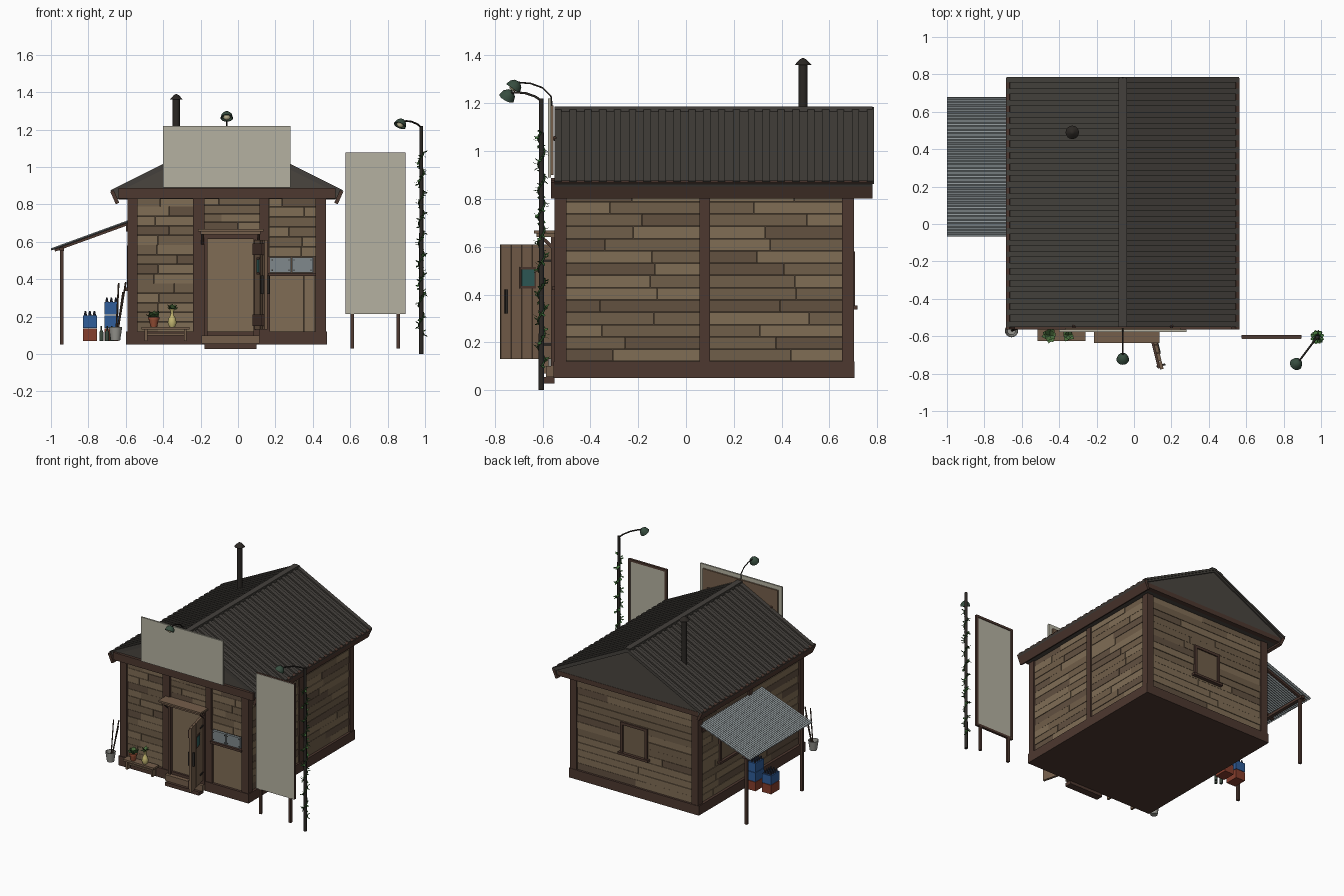
import bpy, bmesh, math, random
from mathutils import Vector, Matrix

if "Cube" in bpy.data.objects:
    bpy.data.objects.remove(bpy.data.objects["Cube"])

random.seed(4)
MATS = {}


def mat(hexcol):
    if hexcol not in MATS:
        m = bpy.data.materials.new("colour_" + hexcol)
        rgb = [(int(hexcol[i:i + 2], 16) / 255) ** 2.2 * 1.2 for i in (0, 2, 4)]
        m.diffuse_color = (*rgb, 1)
        m.use_nodes = True
        m.node_tree.nodes["Principled BSDF"].inputs["Base Color"].default_value = m.diffuse_color
        MATS[hexcol] = m
    return MATS[hexcol]


def make(name, bm, *cols):
    me = bpy.data.meshes.new(name)
    bmesh.ops.recalc_face_normals(bm, faces=bm.faces)
    bm.to_mesh(me)
    bm.free()
    for c in cols:
        me.materials.append(mat(c))
    ob = bpy.data.objects.new(name, me)
    bpy.context.collection.objects.link(ob)
    return ob


def add_box(bm, b, mi=0):
    x0, x1, y0, y1, z0, z1 = b
    m = Matrix.Translation(((x0 + x1) / 2, (y0 + y1) / 2, (z0 + z1) / 2)) @ Matrix.Diagonal((x1 - x0, y1 - y0, z1 - z0, 1))
    for v in bmesh.ops.create_cube(bm, size=1, matrix=m)["verts"]:
        for f in v.link_faces:
            f.material_index = mi


def boxes(name, col, *bs):
    bm = bmesh.new()
    for b in bs:
        add_box(bm, b)
    return make(name, bm, col)


def beams(name, col, w, h, *pairs):
    bm = bmesh.new()
    for p, q in pairs:
        p, q = Vector(p), Vector(q)
        d = q - p
        m = Matrix.Translation((p + q) / 2) @ d.to_track_quat('Z', 'Y').to_matrix().to_4x4()
        bmesh.ops.create_cube(bm, size=1, matrix=m @ Matrix.Diagonal((w, h, d.length, 1)))
    return make(name, bm, col)


def lathe(name, col, loc, prof, n=16, rot=(0, 0, 0)):
    bm = bmesh.new()
    vs = [bm.verts.new((r, 0, z)) for r, z in prof]
    es = [bm.edges.new(p) for p in zip(vs, vs[1:])]
    bmesh.ops.spin(bm, geom=vs + es, cent=(0, 0, 0), axis=(0, 0, 1), angle=math.tau, steps=n)
    bmesh.ops.remove_doubles(bm, verts=bm.verts, dist=1e-5)
    for f in bm.faces:
        f.smooth = n > 8
    ob = make(name, bm, col)
    ob.data.set_sharp_from_angle(angle=0.7)
    ob.location, ob.rotation_euler = loc, rot
    return ob


def tube(name, col, pts, r):
    cu = bpy.data.curves.new(name, 'CURVE')
    cu.dimensions, cu.bevel_depth, cu.bevel_resolution, cu.use_fill_caps = '3D', r, 1, True
    s = cu.splines.new('POLY')
    s.points.add(len(pts) - 1)
    for p, c in zip(s.points, pts):
        p.co = (*c, 1)
    cu.materials.append(mat(col))
    ob = bpy.data.objects.new(name, cu)
    bpy.context.collection.objects.link(ob)


DARK, WOOD, ROOF, SIGN, IRON = "48362f", "6b5746", "403d39", "a5a293", "2b2825"
PLANKS = ("75644f", "675745", "5a4b3d")


def planks(name, side, fixed, a0, a1, z0=.12, z1=.84):
    # rows of boards with random butt joints, tone and depth
    bm = bmesh.new()
    n = round((z1 - z0) / .051)
    h = (z1 - z0) / n
    for i in range(n):
        cuts = [a0, a1]
        if a1 - a0 > .2:
            cuts.insert(1, a0 + (a1 - a0) * random.uniform(.25, .75))
        for u, v in zip(cuts, cuts[1:]):
            o = fixed + math.copysign(random.uniform(0, .004), fixed)
            lo, hi = sorted((fixed * .94, o))
            zz = (z0 + i * h + .001, z0 + (i + 1) * h - .001)
            b = (u + .001, v - .001, lo, hi) if side == 'y' else (lo, hi, u + .001, v - .001)
            add_box(bm, b + zz, random.choice((0, 0, 1, 1, 2)))
    make(name, bm, *PLANKS)


# house shell
boxes("wall_core", "4c4035", (-.57, .45, -.525, .68, .06, .85))
boxes("base_beam", DARK, (-.6, .475, -.555, .705, .05, .12))
planks("front_planks_left", 'y', -.535, -.54, -.235)
planks("front_planks_door", 'y', -.535, -.18, .115, .66)
planks("front_planks_right", 'y', -.535, .165, .42, .52)
planks("back_planks", 'y', .69, -.55, .43)
planks("right_planks_front", 'x', .458, -.51, .06)
planks("right_planks_back", 'x', .458, .1, .66)
planks("left_planks_front", 'x', -.578, -.51, .06)
planks("left_planks_back", 'x', -.578, .1, .66)
boxes("posts", DARK, *[(x, x + .055, y, y + .05, .1, .84) for x in (-.592, .415) for y in (-.55, .652)],
      (-.24, -.18, -.55, -.52, .1, .84), (.115, .163, -.55, -.52, .1, .84),
      (-.59, -.57, .057, .1, .1, .84), (.45, .47, .057, .1, .1, .84))

# roof: gable body, two slabs with ribs, ridge cap, eave boards
CX, TOP = -.06, 1.165
bm = bmesh.new()
tri = [bm.verts.new((x, -.545, z)) for x, z in ((-.67, .855), (CX, TOP), (.55, .855), (.53, .83), (-.65, .83))]
f = bm.faces.new(tri)
ext = bmesh.ops.extrude_face_region(bm, geom=[f])["geom"]
bmesh.ops.translate(bm, vec=(0, 1.315, 0), verts=[v for v in ext if isinstance(v, bmesh.types.BMVert)])
make("gable_body", bm, "45413c")
for s, nm in ((1, "right"), (-1, "left")):
    ex = CX + s * .618
    beams("roof_slab_" + nm, ROOF, 1.33, .016, ((CX, .115, TOP), (ex, .115, TOP - .309)))
    ys = [-.535 + i * .0622 for i in range(22)]
    beams("roof_ribs_" + nm, ROOF, .03, .014, *[((CX, y, TOP + .013), (ex, y, TOP - .296)) for y in ys])
    beams("eave_board_" + nm, DARK, 1.345, .02, ((ex - s * .004, .108, .872), (ex - s * .034, .108, .805)))
boxes("ridge_cap", ROOF, (CX - .022, CX + .022, -.55, .78, 1.165, 1.186))
boxes("gable_beams", DARK, (-.64, .52, -.565, -.53, .832, .888), (-.64, .52, .735, .772, .825, .86))
lathe("chimney", IRON, (-.33, .49, 0), [(0, .95), (.019, .95), (.019, 1.36), (.036, 1.36), (.012, 1.385), (0, 1.39)])

# roof sign with backing and lamp
boxes("roof_sign", SIGN, (-.4, .28, -.577, -.565, .89, 1.22))
boxes("roof_sign_backing", WOOD, (-.37, .25, -.566, -.555, .9, 1.19))
beams("roof_sign_braces", DARK, .015, .015, *[((x, -.555, 1.06), (x, -.51, 1.0)) for x in (-.32, .2)])
tube("sign_lamp_arm", IRON, [(CX, -.56, 1.18), (CX, -.565, 1.23), (CX, -.6, 1.265), (CX, -.65, 1.283), (CX, -.71, 1.288)], .004)


def lamp(name, loc, rz):
    r = (-.6, 0, rz)
    lathe(name + "_shade", "35483c", loc, [(0, .03), (.014, .028), (.028, .014), (.034, -.008), (.03, -.008), (.02, .012), (0, .018)], rot=r)
    lathe(name + "_bulb", "c5bd98", loc, [(0, .016), (.016, .008), (.02, -.004), (.012, -.014), (0, -.017)], rot=r)


lamp("sign_lamp", (CX, -.72, 1.268), 0)

# door frame, canopy, steps, open door
boxes("doorway_panel", "75634f", (-.17, .09, -.54, -.52, .1, .63))
boxes("door_frame", DARK, (-.182, -.163, -.565, -.52, .1, .64), (.082, .117, -.565, -.52, .1, .64), (-.182, .117, -.565, -.52, .615, .645))
boxes("door_canopy", WOOD, (-.215, .135, -.635, -.54, .655, .668), (-.2, .12, -.625, -.54, .64, .655))
beams("canopy_braces", DARK, .014, .014, *[((x, -.55, .59), (x, -.61, .645)) for x in (-.19, .11)])
boxes("door_steps", DARK, (-.18, .1, -.605, -.55, .028, .055))
boxes("threshold", WOOD, (-.195, .115, -.585, -.53, .055, .1))
door = [boxes("door_boards", WOOD, *[(i * .045, i * .045 + .043, -.009, .009, .13, .61) for i in range(5)]),
        boxes("door_battens", DARK, (.01, .215, -.02, -.008, .53, .59), (.01, .215, -.02, -.008, .15, .21)),
        boxes("door_window_frame", DARK, (.073, .142, -.014, .014, .425, .515)),
        boxes("door_window_glass", "2f5552", (.08, .135, -.016, .016, .435, .505)),
        boxes("door_handle", IRON, (.197, .207, .009, .024, .32, .42), (.197, .207, -.024, -.009, .32, .42)),
        boxes("door_hinges", IRON, (-.01, .06, .009, .013, .185, .197), (-.01, .06, .009, .013, .535, .547))]
for ob in door:
    ob.location, ob.rotation_euler.z = (.095, -.56, 0), math.atan2(-.22, .055)

# serving hatch on the front right
boxes("hatch_lower_boards", "75634f", *[(.166 + i * .062, .226 + i * .062, -.537, -.52, .12, .42) for i in range(4)])
boxes("hatch_rail", DARK, (.16, .418, -.56, -.52, .418, .434))
boxes("hatch_metal_sheets", "757d80", (.172, .283, -.549, -.53, .436, .515), (.288, .4, -.547, -.53, .436, .515))
boxes("hatch_rivets", IRON, *[(x, x + .006, -.551, -.54, z, z + .006) for x in (.18, .27, .296, .388) for z in (.445, .5)])
boxes("hatch_side_strip", DARK, (.163, .172, -.55, -.52, .12, .52))


# shuttered windows on the back and left walls
def window(name, side):
    def put(c, u0, u1, d, z0, z1):
        if side == 'y':
            return (CX + u0, CX + u1, .68, .69 + d, z0, z1)
        return (-.578 - d, -.56, .33 + u0, .33 + u1, z0, z1)
    boxes(name + "_frame", DARK, put(0, -.11, -.09, .016, .35, .58), put(0, .09, .11, .016, .35, .58),
          put(0, -.11, .11, .016, .56, .58), put(0, -.125, .125, .028, .338, .355))
    boxes(name + "_shutter", "675745", put(0, -.09, .09, .007, .355, .56))


window("back_window", 'y')
window("left_window", 'x')

# lean-to awning: corrugated sheet, rafters, posts
bm = bmesh.new()
rows = []
for i in range(81):
    y, dz = -.065 + .74 * i / 80, .003 * (-1) ** i
    rows.append([bm.verts.new((x, y, z + dz)) for x, z in ((-1, .562), (-.58, .715))])
for a, b in zip(rows, rows[1:]):
    bm.faces.new((a[0], a[1], b[1], b[0]))
aw = make("awning_sheet", bm, "7c8385")
aw.modifiers.new("thickness", 'SOLIDIFY').thickness = .006
beams("awning_rafters", DARK, .02, .016, *[((-.98, y, .555), (-.58, y, .7)) for y in (-.03, .3, .63)])
boxes("awning_posts", DARK, *[(-.952, -.933, y, y + .019, .05, .57) for y in (-.035, .62)], (-.955, -.93, -.05, .66, .55, .57))
boxes("awning_ledger", DARK, (-.6, -.57, -.05, .66, .655, .7))

# crates with bottles under the awning
for nm, x, y, n in (("front_crate", -.83, .08, 2), ("tall_crate", -.715, .1, 3)):
    for k in range(n):
        z = .07 + k * .07
        boxes(f"{nm}_{k}", "2f568c" if k else "7a3b2c", (x, x + .076, y, y + .1, z, z + .067))
    bm = bmesh.new()
    for i in range(3):
        for j in range(4):
            m = Matrix.Translation((x + .014 + .024 * i, y + .014 + .024 * j, .07 + n * .07 + .008))
            bmesh.ops.create_cone(bm, cap_ends=True, segments=8, radius1=.009, radius2=.004, depth=.026, matrix=m)
    make(nm + "_bottles", bm, "2b2f3c")
BOT = [(0, 0), (.011, 0), (.011, .045), (.004, .06), (.004, .08), (0, .08)]
for i, (x, y) in enumerate(((-.73, .05), (-.70, .03), (-.675, .06))):
    lathe(f"loose_bottle_{i}", "38443a", (x, y, .07), BOT, 10)

# bucket with tools
lathe("bucket", "8b8a84", (-.655, -.57, .072), [(0, 0), (.025, 0), (.036, .072), (.032, .072), (.022, .008), (0, .008)])
for i, (dx, dy, z) in enumerate(((.055, .02, .385), (.017, .01, .38), (.04, .035, .33))):
    tube(f"tool_handle_{i}", "4a3b31", [(-.655 + dx * .1, -.57, .08), (-.655 + dx, -.57 + dy, z)], .0045)

# bench, potted plant and vase
boxes("bench", WOOD, (-.515, -.26, -.625, -.565, .13, .145), (-.5, -.485, -.615, -.575, .07, .13),
      (-.29, -.275, -.615, -.575, .07, .13), (-.485, -.29, -.6, -.59, .1, .112))
lathe("flower_pot", "8a4a34", (-.45, -.595, .145), [(0, 0), (.018, 0), (.026, .04), (.03, .04), (.03, .052), (.022, .052), (0, .044)])
lathe("vase", "b3a768", (-.352, -.595, .145), [(0, 0), (.016, 0), (.024, .022), (.019, .045), (.008, .065), (.008, .08), (.015, .095), (0, .09)])


def leaf(bm, p, d, size):
    d = Vector(d).normalized()
    s = d.cross((.1, .2, 1)).normalized() * size * .4
    p = Vector(p)
    bm.faces.new([bm.verts.new(c) for c in (p, p + d * size * .5 + s, p + d * size, p + d * size * .5 - s)])


bm = bmesh.new()
for x, z, n, s in ((-.45, .19, 18, .05), (-.352, .235, 8, .04)):
    for i in range(n):
        a = i * 2.4
        leaf(bm, (x, -.595, z), (math.cos(a), math.sin(a), random.uniform(.4, 1.6)), s)
make("plant_leaves", bm, "46663a")

# standing sign board
boxes("board_panel", SIGN, (.577, .893, -.614, -.604, .215, 1.075))
boxes("board_backing", SIGN, (.59, .88, -.606, -.599, .23, 1.06))
boxes("board_frame", DARK, (.575, .592, -.611, -.594, .213, 1.077), (.878, .895, -.611, -.594, .213, 1.077),
      (.575, .895, -.611, -.594, 1.06, 1.077), (.575, .895, -.611, -.594, .213, .23))
boxes("board_legs", DARK, (.602, .62, -.612, -.594, .03, .225), (.847, .865, -.612, -.594, .03, .225))

# street lamp with climbing vine
PX, PY = .98, -.605
lathe("lamp_post", IRON, (PX, PY, 0), [(0, 0), (.012, 0), (.01, 1.22), (0, 1.22)], 10)
tube("lamp_post_arm", IRON, [(PX, PY, 1.21), (.96, -.63, 1.228), (.93, -.67, 1.242), (.9, -.71, 1.246), (.88, -.735, 1.242)], .005)
lamp("street_lamp", (.868, -.747, 1.228), -.66)
bm = bmesh.new()
path = []
for i in range(181):
    t = i / 180
    a, z = t * math.tau * 9, .1 + t * .98
    p = (PX + .014 * math.cos(a), PY + .014 * math.sin(a), z)
    path.append(p)
    if i % 2:
        leaf(bm, p, (math.cos(a + random.uniform(-1, 1)), math.sin(a), random.uniform(-.9, 1)), .026)
tube("vine_stem", "2f4a2a", path, .004)
make("vine_leaves", bm, "3f6b38")
